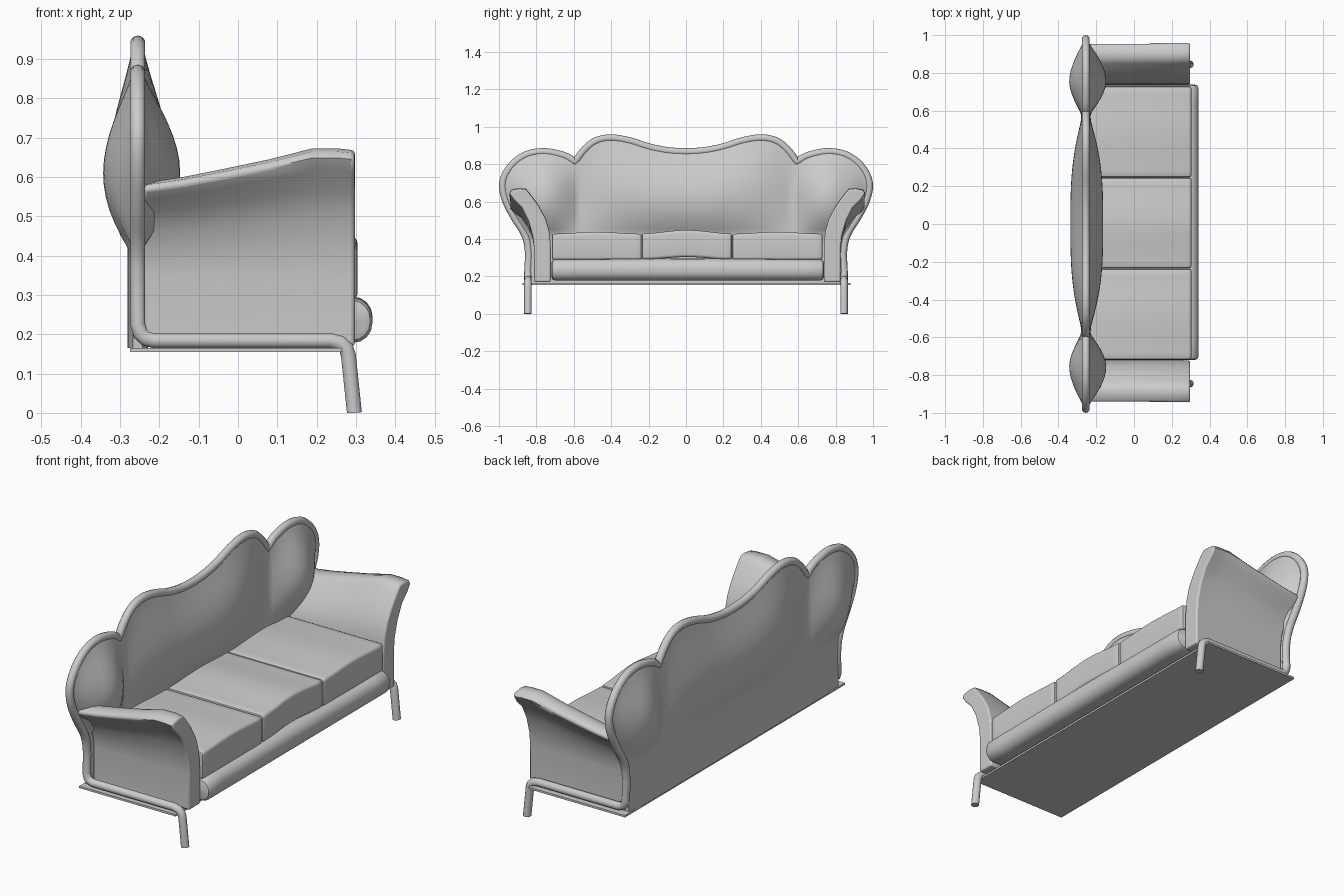
import bpy, bmesh, math
from mathutils import Vector

if "Cube" in bpy.data.objects:
    bpy.data.objects.remove(bpy.data.objects["Cube"])


def finish(obj, angle=40):
    bpy.ops.object.select_all(action='DESELECT')
    obj.select_set(True)
    bpy.context.view_layer.objects.active = obj
    bpy.ops.object.shade_smooth_by_angle(angle=math.radians(angle))
    return obj


def loft(name, rings, bevel=0, angle=40):
    """Skin closed rings of equal length and cap both ends."""
    bm = bmesh.new()
    vs = [[bm.verts.new(p) for p in r] for r in rings]
    n = len(vs[0])
    for a, b in zip(vs, vs[1:]):
        for i in range(n):
            j = (i + 1) % n
            bm.faces.new((a[i], a[j], b[j], b[i]))
    bm.faces.new(vs[0])
    bm.faces.new(vs[-1])
    bmesh.ops.recalc_face_normals(bm, faces=bm.faces)
    me = bpy.data.meshes.new(name)
    bm.to_mesh(me)
    bm.free()
    obj = bpy.data.objects.new(name, me)
    bpy.context.collection.objects.link(obj)
    finish(obj, angle)
    if bevel:
        m = obj.modifiers.new("soft_edges", 'BEVEL')
        m.width, m.segments, m.limit_method = bevel, 3, 'ANGLE'
        m.angle_limit = math.radians(70)
    return obj


def smooth_path(pts, steps=4):
    """Catmull-Rom samples through pts."""
    p = [Vector(q) for q in pts]
    p = [2 * p[0] - p[1]] + p + [2 * p[-1] - p[-2]]
    out = []
    for a, b, c, d in zip(p, p[1:], p[2:], p[3:]):
        for k in range(steps):
            t = k / steps
            out.append(0.5 * (2 * b + (c - a) * t + (2 * a - 5 * b + 4 * c - d) * t * t
                              + (3 * b - a - 3 * c + d) * t ** 3))
    return out + [p[-2]]


def interp(pts, y):
    pts = sorted(pts, key=lambda q: q[0])
    for a, b in zip(pts, pts[1:]):
        if a[0] <= y <= b[0]:
            return a[1] + (b[1] - a[1]) * (y - a[0]) / max(b[0] - a[0], 1e-6)
    return pts[0][1] if y < pts[0][0] else pts[-1][1]


# Scalloped outline of the back, half of it, as (y, z)
BX = -0.255
inner = [(0, .866), (.1, .872), (.2, .892), (.3, .924), (.4, .94), (.48, .925), (.54, .88), (.593, .812)]
lobe = [(.593, .812), (.65, .845), (.75, .866), (.84, .855), (.91, .815), (.96, .755), (.98, .69)]
under = [(.98, .69), (.965, .61), (.92, .52), (.875, .45), (.85, .39), (.84, .32)]
crest = smooth_path([(-.1, .872)] + inner)[4:]
side = smooth_path(lobe + under[1:])
k = 4 * (len(lobe) - 1)
top_line = crest + side[1:k + 1]
low_line = side[k:]

# Tube frame: foot, side rail, back outline, side rail, foot
half = [(BX, p[0], p[1]) for p in crest + side[1:]]
half += [(-.255, .845, .225), (-.248, .845, .202), (-.235, .845, .189), (-.215, .845, .184), (.235, .845, .184),
         (.26, .845, .178), (.275, .845, .165), (.281, .845, .145), (.296, .845, 0)]
path = [(x, -y, z) for x, y, z in reversed(half[1:])] + half
cu = bpy.data.curves.new("tube_frame", 'CURVE')
cu.dimensions = '3D'
cu.bevel_depth, cu.bevel_resolution, cu.use_fill_caps = .02, 3, True
sp = cu.splines.new('POLY')
sp.points.add(len(path) - 1)
for pt, q in zip(sp.points, path):
    pt.co = (*q, 1)
frame = bpy.data.objects.new("tube_frame", cu)
bpy.context.collection.objects.link(frame)
bpy.ops.object.select_all(action='DESELECT')
frame.select_set(True)
bpy.context.view_layer.objects.active = frame
bpy.ops.object.convert(target='MESH')
bm = bmesh.new()
bm.from_mesh(frame.data)
for v in bm.verts:
    v.co.z = max(v.co.z, 0)
bm.to_mesh(frame.data)
bm.free()
finish(frame, 50)

# Padded back: flat below, three pillows bulging to both sides above
ys = sorted([i * .03 for i in range(33)] + [.593, .836, .844, .972])
LOW, HIGH = 5, 14
rings = []
for y in [-y for y in reversed(ys[1:])] + ys:
    a = abs(y)
    top = interp(top_line, a)
    bot = .165 if a < .838 else interp(low_line, a)
    start = max(.42, bot + .01)
    if a < .593:
        pad = max(0, 1 - (a / .57) ** 3) ** 1.2
    else:
        pad = max(0, 1 - ((a - .77) / .2) ** 2) ** 1.3
    thick = .014 * min(1, max(0, (.838 - a) / .1))
    zs = [bot + (start - bot) * r / LOW for r in range(LOW)]
    zs += [start + (top - start) * r / HIGH for r in range(HIGH + 1)]
    front, back = [], []
    for z in zs:
        s = min(1, max(0, (z - start) / max(top - start, 1e-4)))
        g = pad * max(0, math.sin(math.pi * s ** .85)) ** 1.1
        base = .012 + thick * (1 - s)
        front.append((BX + base + g * (.072 if a < .593 else .09), y, z))
        back.append((BX - base - g * (.062 if a < .593 else .07), y, z))
    rings.append(front + back[::-1])
loft("padded_back", rings, angle=60)

# Flared arms
section = [(.735, .17), (.735, .36), (.742, .44), (.762, .51), (.8, .58), (.848, .645), (.868, .668), (.9, .672),
           (.945, .664), (.955, .648), (.935, .615), (.89, .57), (.855, .5), (.832, .42), (.824, .35), (.824, .17)]
heights = [(-.24, .585), (-.14, .6), (-.03, .622), (.08, .645), (.19, .673), (.25, .673), (.297, .668)]
for s, shift, label in ((1, .002, "right"), (-1, .012, "left")):
    rings = [[(x, s * y + shift, z if z < .35 else .35 + (z - .35) * (h - .35) / .322) for y, z in section]
             for x, h in heights]
    loft("arm_" + label, rings, .009, 60)


def pillow(name, y0, y1, x1, z0, z1, r, end, crown_top=0, crown_low=0):
    """Rounded block running along y with an optional domed top."""
    rings = []
    n = 16
    stations = [(0, end), (end * .3, end * .3), (end, 0)]
    mid = [(end + (y1 - y0 - 2 * end) * i / n, 0) for i in range(1, n)]
    stations += mid + [(y1 - y0 - d, e) for d, e in reversed(stations)]
    for d, e in stations:
        c = .5 + .5 * math.cos(math.pi * (2 * d / (y1 - y0) - 1))
        lo, hi = z0 + e + c * crown_low, z1 - e + c * crown_top
        xa, xb, q = -.24 + e, x1 - e, r - e * .5
        ring = []
        for cx, cz, a0 in ((xb - q, hi - q, 0), (xa + q, hi - q, 90), (xa + q, lo + q, 180), (xb - q, lo + q, 270)):
            for i in range(5):
                t = math.radians(a0 + i * 22.5)
                ring.append((cx + q * math.cos(t), y0 + d, cz + q * math.sin(t)))
        rings.append(ring)
    return loft(name, rings)


# Three seat cushions and the bolster-fronted seat base
pillow("seat_cushion_left", -.717, -.237, .304, .288, .428, .016, .012, .01)
pillow("seat_cushion_middle", -.235, .245, .304, .29, .43, .016, .012, .018, .014)
pillow("seat_cushion_right", .247, .73, .304, .288, .428, .016, .012, .01)
pillow("seat_base", -.72, .738, .342, .178, .292, .05, .02, .004)

# Thin base board
loft("base_board", [[(x, y, z) for y, z in ((-.875, .155), (.88, .155), (.88, .165), (-.875, .165))]
                    for x in (-.275, .264)])
